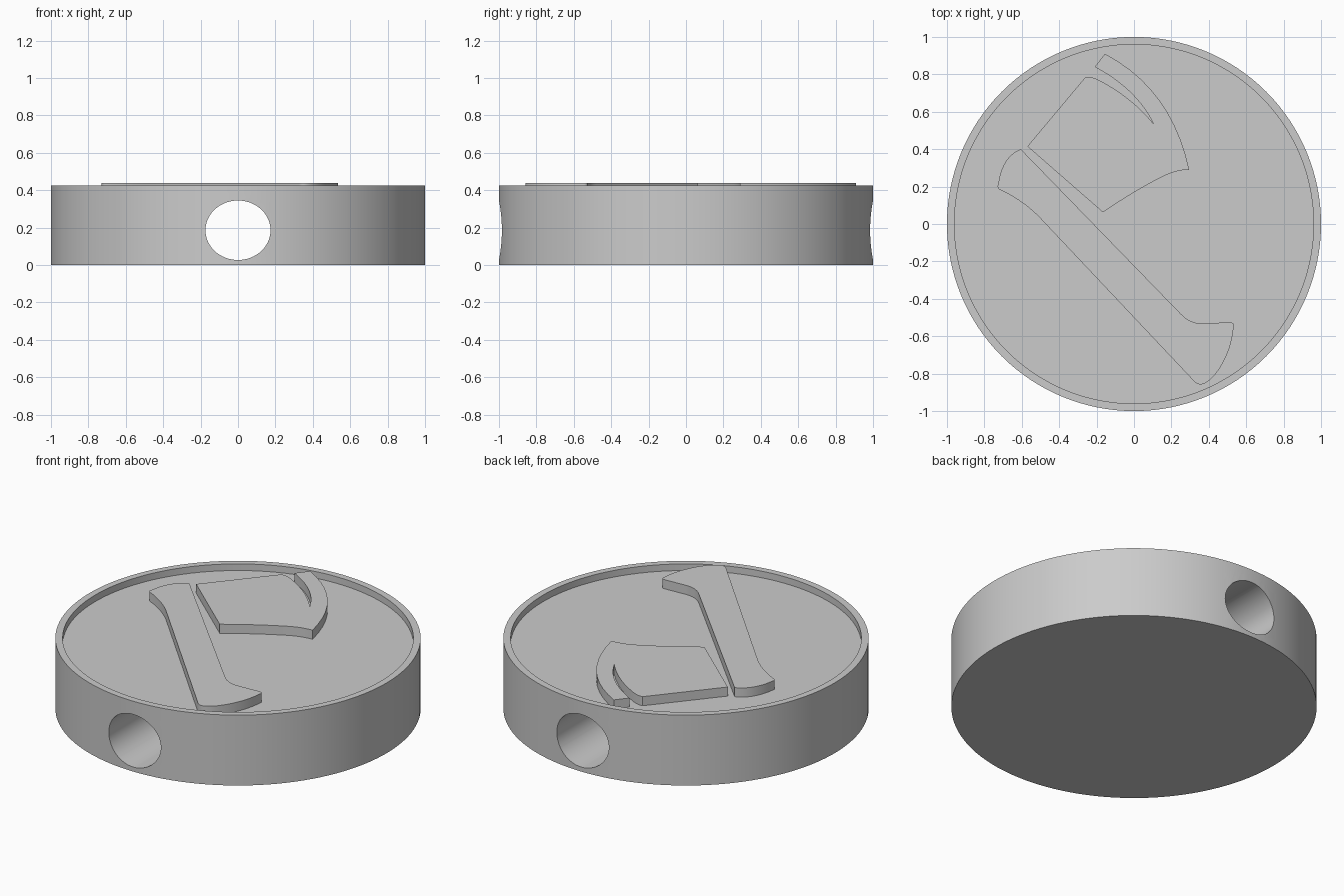
import bpy, bmesh, math
from mathutils import Vector

if "Cube" in bpy.data.objects:
    bpy.data.objects.remove(bpy.data.objects["Cube"], do_unlink=True)

HEIGHT, FLOOR, EMBLEM_TOP = 0.425, 0.385, 0.44

grey = bpy.data.materials.new("plain_grey")
grey.use_nodes = True
colour = (0.6, 0.6, 0.6, 1)
grey.diffuse_color = colour
grey.node_tree.nodes["Principled BSDF"].inputs["Base Color"].default_value = colour


def add_object(name, bm):
    bmesh.ops.recalc_face_normals(bm, faces=bm.faces)
    mesh = bpy.data.meshes.new(name)
    bm.to_mesh(mesh)
    bm.free()
    mesh.materials.append(grey)
    obj = bpy.data.objects.new(name, mesh)
    bpy.context.collection.objects.link(obj)
    return obj


def smooth(obj):
    bpy.ops.object.select_all(action="DESELECT")
    obj.select_set(True)
    bpy.context.view_layer.objects.active = obj
    bpy.ops.object.shade_smooth_by_angle(angle=math.radians(30))


def lathe(name, profile, segments):
    """Turn (radius, z) points round z and cap both ends."""
    bm = bmesh.new()
    angles = [2 * math.pi * i / segments for i in range(segments)]
    rings = [[bm.verts.new((r * math.cos(a), r * math.sin(a), z)) for a in angles]
             for r, z in profile]
    for low, high in zip(rings, rings[1:]):
        for i in range(segments):
            j = (i + 1) % segments
            bm.faces.new((low[i], low[j], high[j], high[i]))
    bm.faces.new(rings[0])
    bm.faces.new(rings[-1])
    return add_object(name, bm)


def outline(start, steps, count=10):
    """Each step is (end,) for a line or (end, point halfway along the arc)."""
    points = [Vector(start)]
    for end, *middle in steps:
        a, b = points[-1].copy(), Vector(end)
        if middle:
            c = 2 * Vector(middle[0]) - (a + b) / 2
            for i in range(1, count):
                t = i / count
                points.append(a * (1 - t) ** 2 + c * 2 * t * (1 - t) + b * t * t)
        points.append(b)
    return points[:-1]


def raised_plate(name, points):
    bm = bmesh.new()
    bottom = bm.faces.new([bm.verts.new((p.x, p.y, FLOOR - 0.01)) for p in points])
    top = bmesh.ops.extrude_face_region(bm, geom=[bottom], use_keep_orig=True)["geom"]
    bmesh.ops.translate(bm, vec=(0, 0, EMBLEM_TOP - FLOOR + 0.01),
                        verts=[v for v in top if isinstance(v, bmesh.types.BMVert)])
    smooth(add_object(name, bm))


# Round body with a shallow recess inside a thin rim
body = lathe("disc_body", [(1, 0), (1, HEIGHT), (0.96, HEIGHT), (0.96, FLOOR)], 128)

# Oval cord hole running from front to back
bm = bmesh.new()
bmesh.ops.create_cone(bm, cap_ends=True, segments=64, radius1=1, radius2=1, depth=3)
cutter = add_object("hole_cutter", bm)
cutter.rotation_euler.x = math.pi / 2
cutter.scale = (0.174, 0.159, 1)
cutter.location.z = 0.186
cutter.hide_render = True
cut = body.modifiers.new("cord_hole", "BOOLEAN")
cut.operation, cut.solver, cut.object = "DIFFERENCE", "EXACT", cutter
bpy.ops.object.select_all(action="DESELECT")
bpy.context.view_layer.objects.active = body
body.select_set(True)
bpy.ops.object.modifier_apply(modifier=cut.name)
bpy.data.objects.remove(cutter, do_unlink=True)
smooth(body)

# Axe head with a hooked slit along its upper edge
raised_plate("axe_head", outline((-0.57, 0.415), [
    ((-0.26, 0.785),),
    ((-0.17, 0.76), (-0.22, 0.782)),
    ((0.105, 0.535), (-0.02, 0.66)),
    ((-0.21, 0.84), (-0.02, 0.705)),
    ((-0.155, 0.91),),
    ((0.295, 0.29), (0.137, 0.66)),
    ((0.16, 0.257), (0.23, 0.282)),
    ((-0.205, 0.035), (-0.015, 0.16)),
]))

# Axe handle with a rounded top and a flared foot
raised_plate("axe_handle", outline((-0.605, 0.4), [
    ((0.25, -0.48),),
    ((0.38, -0.532), (0.31, -0.522)),
    ((0.51, -0.525),),
    ((0.532, -0.555), (0.53, -0.532)),
    ((0.43, -0.81), (0.5, -0.69)),
    ((0.325, -0.845), (0.37, -0.855)),
    ((-0.505, 0.035),),
    ((-0.71, 0.18), (-0.6, 0.116)),
    ((-0.726, 0.215), (-0.727, 0.193)),
    ((-0.605, 0.4), (-0.685, 0.335)),
]))
